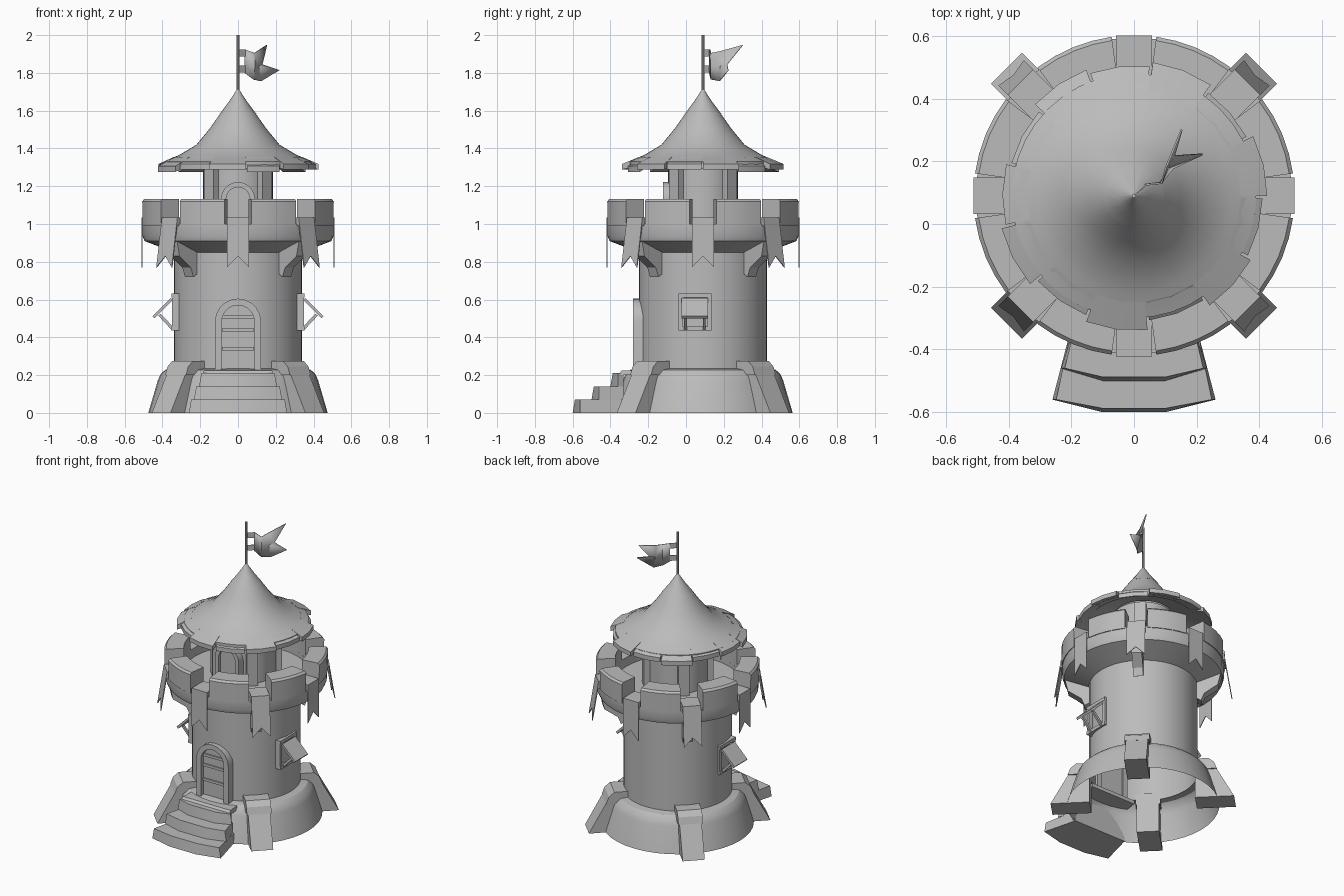
import bpy, bmesh, math
from math import sin, cos, pi, radians
from mathutils import Vector

cube = bpy.data.objects.get("Cube")
if cube:
    bpy.data.objects.remove(cube)

stone = bpy.data.materials.new("grey_stone")
stone.use_nodes = True
GREY = (0.5, 0.5, 0.5, 1)
stone.diffuse_color = GREY
stone.node_tree.nodes["Principled BSDF"].inputs["Base Color"].default_value = GREY

CY = 0.09                      # tower axis lies behind the origin, steps in front
FRONT, BACK, LEFT, RIGHT = -pi / 2, pi / 2, 0.0, pi
DIAGONALS = [pi / 4 + i * pi / 2 for i in range(4)]
parts = []


def polar(r, t, z, a):
    """Point at radius r, sideways offset t, height z, facing angle a."""
    return Vector((r * cos(a) - t * sin(a), CY + r * sin(a) + t * cos(a), z))


def build(name, verts, faces, solid=True):
    mesh = bpy.data.meshes.new(name)
    mesh.from_pydata([tuple(v) for v in verts], [], faces)
    if solid:
        bm = bmesh.new()
        bm.from_mesh(mesh)
        bmesh.ops.recalc_face_normals(bm, faces=bm.faces)
        bm.to_mesh(mesh)
        bm.free()
    mesh.materials.append(stone)
    obj = bpy.data.objects.new(name, mesh)
    bpy.context.collection.objects.link(obj)
    parts.append(obj)
    return obj


def prism(name, lower, upper):
    """Solid between two matching outlines."""
    n = len(lower)
    sides = [(i, (i + 1) % n, n + (i + 1) % n, n + i) for i in range(n)]
    caps = [tuple(range(n)), tuple(range(2 * n - 1, n - 1, -1))]
    return build(name, lower + upper, sides + caps)


def radial(name, profile, half, a, shift=0.0):
    """Side profile of (radius, height), given a width."""
    return prism(name, [polar(r, shift - half, z, a) for r, z in profile],
                 [polar(r, shift + half, z, a) for r, z in profile])


def facing(name, outline, r0, r1, a, lean=0.0, top=0.0, shift=0.0):
    """Front outline of (sideways, height), given a depth."""
    def ring(r):
        return [polar(r + lean * (top - z), t + shift, z, a) for t, z in outline]
    return prism(name, ring(r0), ring(r1))


def lathe(name, profile, n=40):
    """Open shell turned around the tower axis; profile runs upward for outer faces."""
    k = len(profile)
    verts = [polar(r, 0, z, 2 * pi * i / n) for i in range(n) for r, z in profile]
    faces = [(i * k + j, (i + 1) % n * k + j, (i + 1) % n * k + j + 1, i * k + j + 1)
             for i in range(n) for j in range(k - 1)]
    return build(name, verts, faces, solid=False)


def arc_block(name, profile, a0, a1, n):
    """Solid swept along part of a circle."""
    k = len(profile)
    verts = [polar(r, 0, z, a0 + (a1 - a0) * i / n) for i in range(n + 1) for r, z in profile]
    faces = [(i * k + j, (i + 1) * k + j, (i + 1) * k + (j + 1) % k, i * k + (j + 1) % k)
             for i in range(n) for j in range(k)]
    faces += [tuple(range(k)), tuple(range(n * k, n * k + k))]
    return build(name, verts, faces)


def arch(half, bottom, top, n=10):
    """Round-headed opening, right foot to left foot."""
    spring = top - half
    curve = [(half * cos(pi * i / n), spring + half * sin(pi * i / n)) for i in range(n + 1)]
    return [(half, bottom)] + curve + [(-half, bottom)]


def arch_frame(name, half, band, bottom, top, r0, r1, a):
    outer, inner = arch(half, bottom, top), arch(half - band, bottom, top - band)
    return facing(name, outer + inner[::-1], r0, r1, a)


# Main shells
lathe("base_skirt", [(0.475, 0), (0.425, 0.17), (0.41, 0.205), (0.385, 0.228), (0.34, 0.235)])
lathe("tower_wall", [(0.34, 0.23), (0.34, 0.87)])
lathe("parapet", [(0.34, 0.85), (0.495, 0.91), (0.505, 0.935), (0.505, 1.0),
                  (0.39, 1.0), (0.39, 0.97), (0.17, 0.97)])
lathe("upper_wall", [(0.185, 0.97), (0.185, 1.36)], 32)

# Pieces repeated on the diagonals
for i, a in enumerate(DIAGONALS):
    radial(f"buttress_{i}", [(0.33, 0), (0.575, 0), (0.455, 0.22), (0.33, 0.22)], 0.07, a)
    radial(f"buttress_cap_{i}", [(0.33, 0.2), (0.467, 0.2), (0.45, 0.245),
                                 (0.415, 0.275), (0.33, 0.275)], 0.078, a)
    radial(f"bracket_{i}", [(0.33, 0.74), (0.365, 0.72), (0.385, 0.77), (0.47, 0.83),
                            (0.49, 0.92), (0.33, 0.86)], 0.032, a)
    radial(f"upper_post_{i}", [(0.17, 0.97), (0.22, 0.97), (0.22, 1.34), (0.17, 1.34)], 0.035, a)

# Merlons with hanging banners in the gaps between them
swallowtail = [(-0.058, 1.035), (0.058, 1.035), (0.058, 0.77), (0, 0.83), (-0.058, 0.77)]
for i in range(8):
    a = i * pi / 4
    arc_block(f"merlon_{i}", [(0.39, 0.99), (0.51, 0.99), (0.512, 1.12), (0.5, 1.133), (0.39, 1.133)],
              a + radians(8), a + radians(37), 4)
    lean = 0.16 if i % 2 else 0.0
    facing(f"banner_{i}", swallowtail, 0.506, 0.512, a, lean, 1.035)
    radial(f"banner_top_{i}", [(0.385, 0.99), (0.512, 0.99), (0.512, 1.035), (0.385, 1.035)], 0.058, a)

# Roof: smooth cone, stepped eave plates, cap
lathe("roof", [(0.18, 1.37), (0.39, 1.295), (0.39, 1.332), (0.31, 1.366), (0.22, 1.42),
               (0.15, 1.505), (0.09, 1.59)])
eaves = [0.425, 0.405, 0.43, 0.415, 0.43, 0.405, 0.42, 0.435, 0.41, 0.43, 0.4, 0.425, 0.41]
step = 2 * pi / len(eaves)
for i, r in enumerate(eaves):
    tip = 1.318 - 0.012 * (i % 3 == 1)
    arc_block(f"eave_{i}", [(0.34, 1.355), (r, tip), (r, tip - 0.03), (0.34, 1.31)],
              i * step, (i + 1) * step - 0.02, 2)
lathe("roof_cap", [(0.085, 1.585), (0.098, 1.582), (0.05, 1.645), (0.006, 1.712)], 16)
lathe("flag_pole", [(0.007, 1.69), (0.007, 2.0), (0, 2.0)], 8)

# Waving forked flag: top, middle and bottom rows, fork left open at the end
rows = [[(0.035, 0.122, 1.925), (0.09, 0.128, 1.905), (0.105, 0.18, 1.915), (0.155, 0.3, 1.948)],
        [(0.035, 0.122, 1.865), (0.09, 0.13, 1.84), (0.11, 0.18, 1.835), (0.13, 0.215, 1.845)],
        [(0.035, 0.122, 1.8), (0.085, 0.13, 1.765), (0.125, 0.175, 1.757), (0.22, 0.22, 1.815)]]
flag = build("flag", sum(rows, []), [(r * 4 + c, r * 4 + c + 1, r * 4 + c + 5, r * 4 + c + 4)
                                     for r in range(2) for c in range(3)])
flag.modifiers.new("thickness", 'SOLIDIFY').thickness = 0.006
for i, z in enumerate((1.9, 1.815)):
    tie = [(0, CY), (0.04, 0.122)]
    prism(f"flag_tie_{i}", [Vector((x, y, z - 0.012)) for x, y in tie] + [Vector((0.04, 0.128, z - 0.012))],
          [Vector((x, y, z + 0.025)) for x, y in tie] + [Vector((0.04, 0.128, z + 0.025))])

# Doors
arch_frame("door_frame", 0.122, 0.035, 0.225, 0.605, 0.3, 0.37, FRONT)
facing("door_panel", arch(0.09, 0.225, 0.57), 0.31, 0.342, FRONT)
for i, z in enumerate((0.33, 0.43, 0.5)):
    facing(f"door_band_{i}", [(-0.085, z), (0.085, z), (0.085, z + 0.018), (-0.085, z + 0.018)],
           0.34, 0.35, FRONT)
arch_frame("upper_door_frame", 0.09, 0.027, 0.97, 1.222, 0.15, 0.212, FRONT)
facing("upper_door_panel", arch(0.066, 0.97, 1.2), 0.15, 0.192, FRONT)

# Side windows with propped shutters
for side, a, s in (("left", LEFT, -0.043), ("right", RIGHT, 0.043)):
    for k, z in enumerate((0.435, 0.61)):
        radial(f"{side}_window_rail_{k}", [(0.3, z), (0.352, z), (0.352, z + 0.022), (0.3, z + 0.022)],
               0.088, a, s)
    for k, t in enumerate((-0.077, 0.077)):
        radial(f"{side}_window_jamb_{k}", [(0.3, 0.435), (0.35, 0.435), (0.35, 0.632), (0.3, 0.632)],
               0.011, a, s + t)
    for k, t in enumerate((-0.05, 0.05)):
        radial(f"{side}_shutter_strut_{k}", [(0.34, 0.452), (0.352, 0.44), (0.422, 0.515), (0.41, 0.525)],
               0.007, a, s + t)
    radial(f"{side}_shutter", [(0.345, 0.598), (0.355, 0.608), (0.452, 0.512), (0.442, 0.5)], 0.07, a, s)

# Flared steps, each with a bowed front edge
for i in range(3):
    y, w, z0 = -0.6 + 0.1 * i, 0.26 - 0.027 * i, 0.07 * i

    def outline(z, inset):
        front = [(-w + inset, y + 0.04), (-0.1, y + inset), (0.1, y + inset), (w - inset, y + 0.04)]
        back = [(0.2 - 0.01 * i, -0.33), (-0.2 + 0.01 * i, -0.33)]
        return [Vector((px, py, z)) for px, py in front + back]
    prism(f"step_{i}", outline(z0, 0), outline(z0 + 0.07, 0.012))
prism("landing", [Vector((x, y, 0.2)) for x, y in ((-0.19, -0.36), (0.19, -0.36), (0.17, -0.2), (-0.17, -0.2))],
      [Vector((x, y, 0.225)) for x, y in ((-0.18, -0.34), (0.18, -0.34), (0.17, -0.2), (-0.17, -0.2))])

# Smooth curved walls, keep corners crisp
bpy.ops.object.select_all(action='DESELECT')
for obj in parts:
    obj.select_set(True)
bpy.context.view_layer.objects.active = parts[0]
bpy.ops.object.shade_smooth_by_angle(angle=radians(28))
